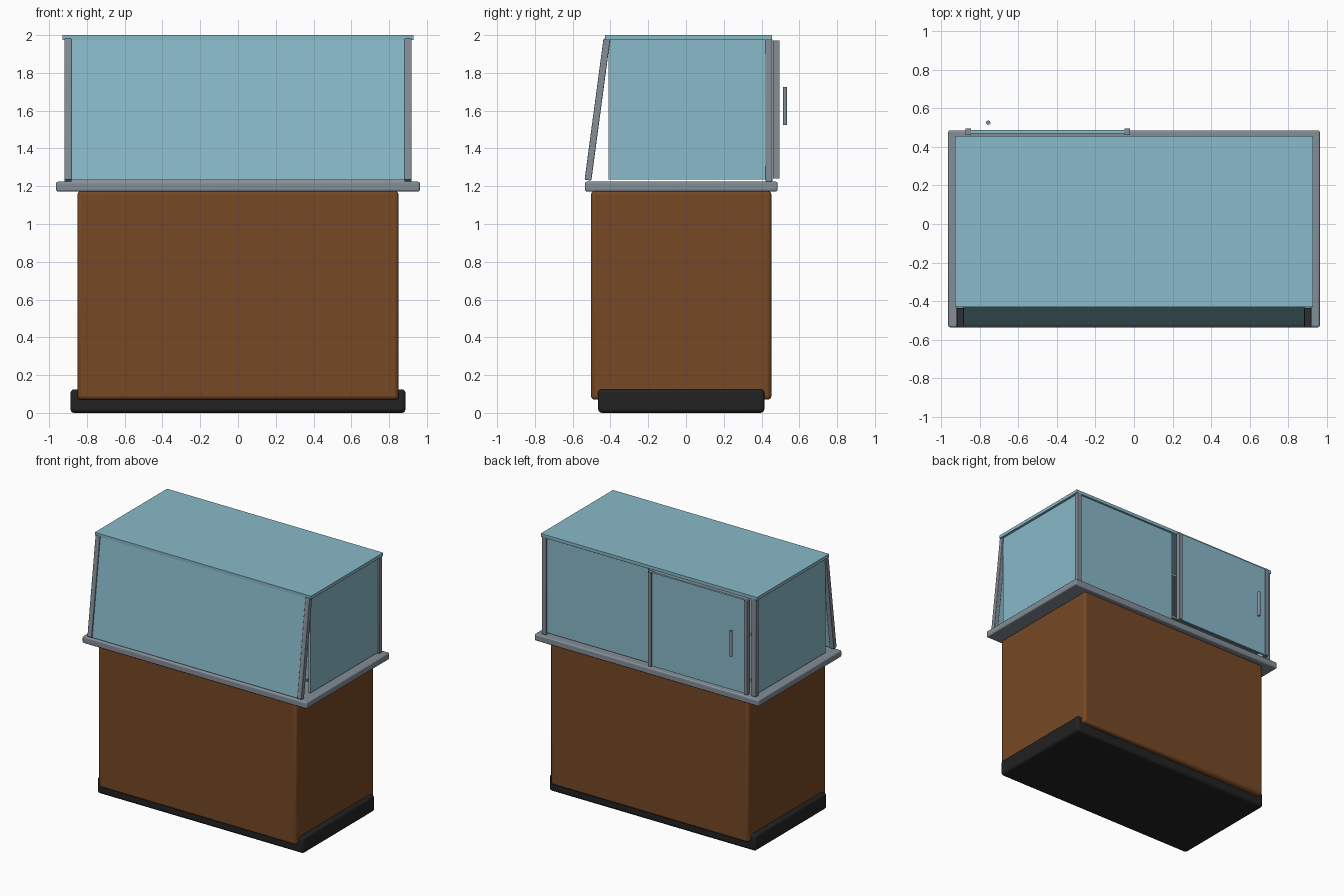
import bpy, math
from mathutils import Vector

if "Cube" in bpy.data.objects:
    bpy.data.objects.remove(bpy.data.objects["Cube"])


def material(name, rgb):
    m = bpy.data.materials.new(name)
    m.diffuse_color = (*rgb, 1)
    m.use_nodes = True
    m.node_tree.nodes["Principled BSDF"].inputs["Base Color"].default_value = m.diffuse_color
    return m


WOOD = material("brown wood", (0.18, 0.065, 0.018))
METAL = material("grey metal", (0.23, 0.27, 0.31))
GLASS = material("pale blue glass", (0.25, 0.49, 0.585))
BLACK = material("black plinth", (0.016, 0.016, 0.016))


def box(name, x, y, z, mat, bevel=0.0, tilt=0.0):
    """Box from (min, max) ranges, optional rounded edges and tilt about x."""
    loc = [(a + b) / 2 for a, b in (x, y, z)]
    bpy.ops.mesh.primitive_cube_add(size=1, location=loc)
    o = bpy.context.object
    o.name = name
    o.scale = [b - a for a, b in (x, y, z)]
    bpy.ops.object.transform_apply(location=False, rotation=False, scale=True)
    o.rotation_euler.x = tilt
    o.data.materials.append(mat)
    if bevel:
        b = o.modifiers.new("bevel", "BEVEL")
        b.width = bevel
        b.segments = 3
        bpy.ops.object.shade_smooth_by_angle(angle=math.radians(35))
    return o


# Base
box("plinth", (-0.887, 0.887), (-0.465, 0.415), (0, 0.125), BLACK, 0.02)
box("cabinet", (-0.85, 0.85), (-0.503, 0.452), (0.07, 1.175), WOOD, 0.02)
box("counter", (-0.963, 0.963), (-0.535, 0.485), (1.172, 1.224), METAL, 0.01)

# Sloped front: posts and pane share one tilt
lo, hi = Vector((0, -0.519, 1.232)), Vector((0, -0.419, 1.98))
mid, length = (lo + hi) / 2, (hi - lo).length
tilt = -math.atan2(hi.y - lo.y, hi.z - lo.z)


def sloped(name, x, thick, mat, bevel=0.0):
    box(name, x, (mid.y - thick / 2, mid.y + thick / 2),
        (mid.z - length / 2, mid.z + length / 2), mat, bevel, tilt)


sloped("front_glass", (-0.89, 0.89), 0.018, GLASS)

# Posts and side panes
for side, s in (("left", -1), ("right", 1)):
    px = (s * 0.9 - 0.019, s * 0.9 + 0.019)
    sloped(side + "_front_post", px, 0.036, METAL, 0.005)
    box(side + "_back_post", px, (0.42, 0.457), (1.224, 1.98), METAL, 0.005)
    box(side + "_side_glass", (s * 0.9 - 0.009, s * 0.9 + 0.009),
        (-0.41, 0.425), (1.236, 1.978), GLASS)

# Top pane
box("top_glass", (-0.928, 0.928), (-0.43, 0.455), (1.975, 2.0), GLASS)

# Inner shelves
for i, z in enumerate((1.31, 1.665)):
    box("shelf_%d" % (i + 1), (-0.86, 0.86), (-0.385, 0.395), (z - 0.01, z + 0.01), METAL)

# Fixed back pane and sliding door with stiles
box("back_glass", (0.01, 0.885), (0.431, 0.447), (1.24, 1.97), GLASS)
box("door_glass", (-0.86, -0.02), (0.47, 0.486), (1.245, 1.97), GLASS)
for i, x in enumerate((-0.858, -0.034)):
    box("door_stile_%d" % (i + 1), (x - 0.014, x + 0.014), (0.461, 0.495), (1.242, 1.972), METAL)

# Door handle
bpy.ops.mesh.primitive_cylinder_add(vertices=20, radius=0.011, depth=0.2,
                                    location=(-0.755, 0.525, 1.625))
handle = bpy.context.object
handle.name = "door_handle"
handle.data.materials.append(METAL)
bpy.ops.object.shade_smooth_by_angle(angle=math.radians(35))
